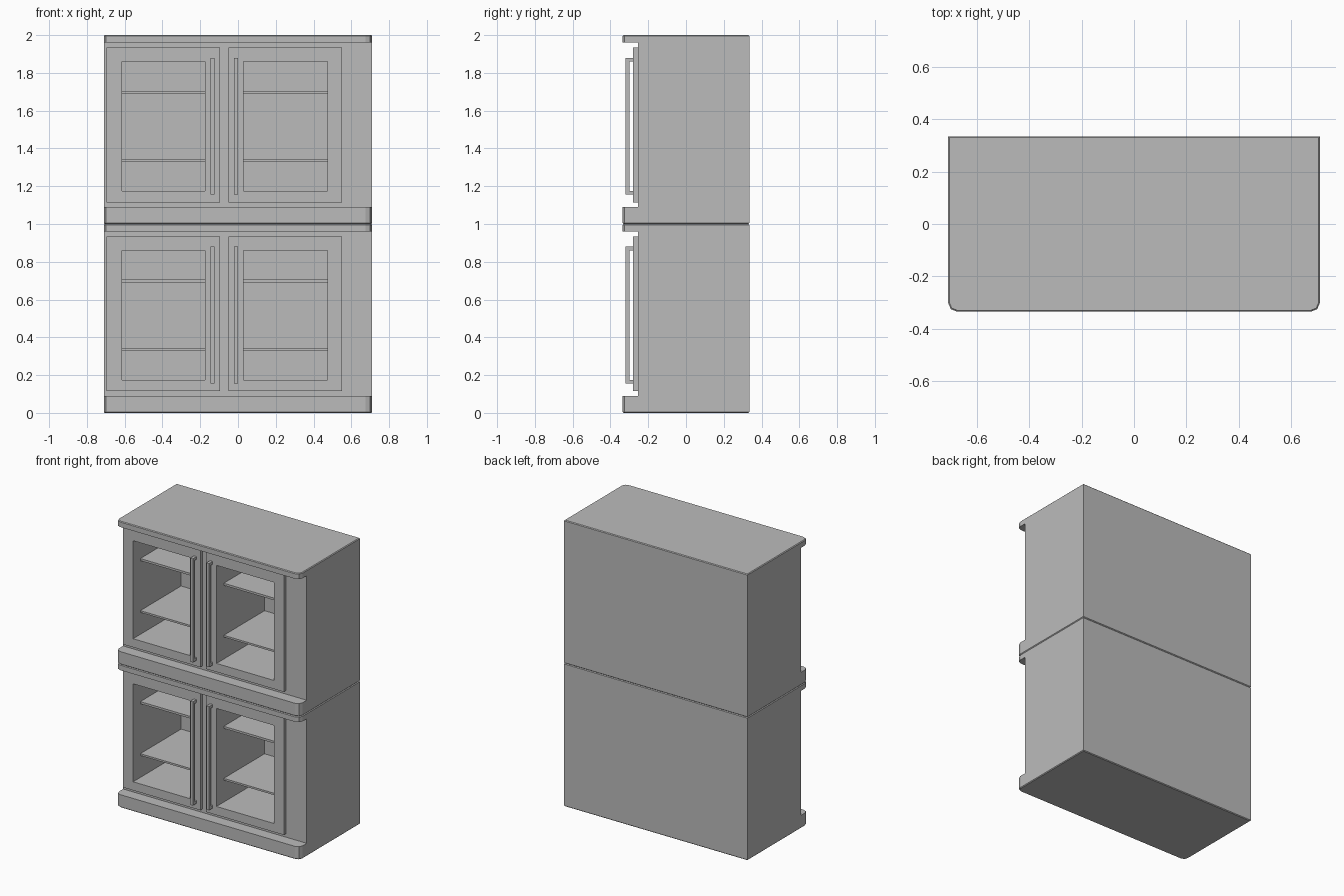
import bpy, bmesh

if "Cube" in bpy.data.objects:
    bpy.data.objects.remove(bpy.data.objects["Cube"])

grey = bpy.data.materials.new("cabinet_grey")
grey.diffuse_color = (0.5, 0.5, 0.5, 1)
grey.use_nodes = True
grey.node_tree.nodes["Principled BSDF"].inputs["Base Color"].default_value = grey.diffuse_color
UNIT = 1.0  # height of one cabinet


def finish(bm, name, stack=True):
    bmesh.ops.recalc_face_normals(bm, faces=bm.faces)
    me = bpy.data.meshes.new(name)
    bm.to_mesh(me)
    bm.free()
    me.materials.append(grey)
    ob = bpy.data.objects.new(name, me)
    bpy.context.collection.objects.link(ob)
    if stack:
        add_stack(ob)
    return ob


def add_stack(ob):
    # repeat the part on the upper cabinet
    m = ob.modifiers.new("stack", 'ARRAY')
    m.count = 2
    m.use_relative_offset = False
    m.use_constant_offset = True
    m.constant_offset_displace = (0, 0, UNIT)


def extrude_profile(yz, x0, x1):
    # side profile swept along x
    bm = bmesh.new()
    f = bm.faces.new([bm.verts.new((x0, y, z)) for y, z in yz])
    r = bmesh.ops.extrude_face_region(bm, geom=[f])
    vs = [v for v in r["geom"] if isinstance(v, bmesh.types.BMVert)]
    bmesh.ops.translate(bm, vec=(x1 - x0, 0, 0), verts=vs)
    bmesh.ops.recalc_face_normals(bm, faces=bm.faces)
    return bm


def box_bm(x0, x1, y0, y1, z0, z1):
    return extrude_profile([(y0, z0), (y1, z0), (y1, z1), (y0, z1)], x0, x1)


# carcass with projecting plinth and top
bm = extrude_profile([(0.335, 0), (0.335, 1), (-0.335, 1), (-0.335, 0.96),
                      (-0.255, 0.96), (-0.255, 0.09), (-0.335, 0.09), (-0.335, 0)],
                     -0.71, 0.71)
corners = [e for e in bm.edges if all(v.co.y < -0.33 for v in e.verts)
           and abs(e.verts[0].co.x - e.verts[1].co.x) < 1e-4]
bmesh.ops.bevel(bm, geom=corners, offset=0.034, segments=2, profile=0.5, affect='EDGES')
rims = [e for e in bm.edges if all(v.co.z < 1e-4 for v in e.verts)
        or all(v.co.z > 0.9999 for v in e.verts)]
bmesh.ops.bevel(bm, geom=rims, offset=0.005, segments=1, affect='EDGES')
carcass = finish(bm, "carcass", stack=False)

Z0, Z1 = 0.175, 0.86
# door x range, opening x range, handle x range
sides = {"left": ((-0.695, -0.095), (-0.615, -0.175), (-0.145, -0.125)),
         "right": ((-0.05, 0.55), (0.03, 0.475), (-0.02, 0.0))}

for side, (door, hole, grip) in sides.items():
    # cavity behind the door
    cutter = finish(box_bm(*hole, -0.4, 0.25, Z0, Z1), side + "_cavity_cutter", stack=False)
    for v in cutter.data.vertices:
        v.co.y = max(v.co.y, -0.3)
    cutter.hide_render = True
    cutter.display_type = 'WIRE'
    cut = carcass.modifiers.new("cavity", 'BOOLEAN')
    cut.operation = 'DIFFERENCE'
    cut.solver = 'EXACT'
    cut.object = cutter

    # open door frame
    bm = bmesh.new()
    rings = []
    for (a, b), c, d in ((door, 0.115, 0.935), (hole, Z0, Z1)):
        for y in (-0.28, -0.255):
            rings.append([bm.verts.new((x, y, z)) for x, z in ((a, c), (b, c), (b, d), (a, d))])
    of, ob_, inf, inb = rings
    for p, q in ((of, inf), (inf, inb), (inb, ob_), (ob_, of)):
        for i in range(4):
            j = (i + 1) % 4
            bm.faces.new((p[i], p[j], q[j], q[i]))
    finish(bm, side + "_door_frame")

    # shelves
    for label, z0, z1 in (("upper", 0.69, 0.705), ("lower", 0.328, 0.341)):
        finish(box_bm(*hole, -0.2, 0.25, z0, z1), f"{side}_{label}_shelf")

    # bracket-shaped handle
    finish(extrude_profile([(-0.28, 0.155), (-0.32, 0.155), (-0.32, 0.88), (-0.28, 0.88),
                            (-0.28, 0.86), (-0.30, 0.86), (-0.30, 0.175), (-0.28, 0.175)],
                           *grip), side + "_handle")

add_stack(carcass)
